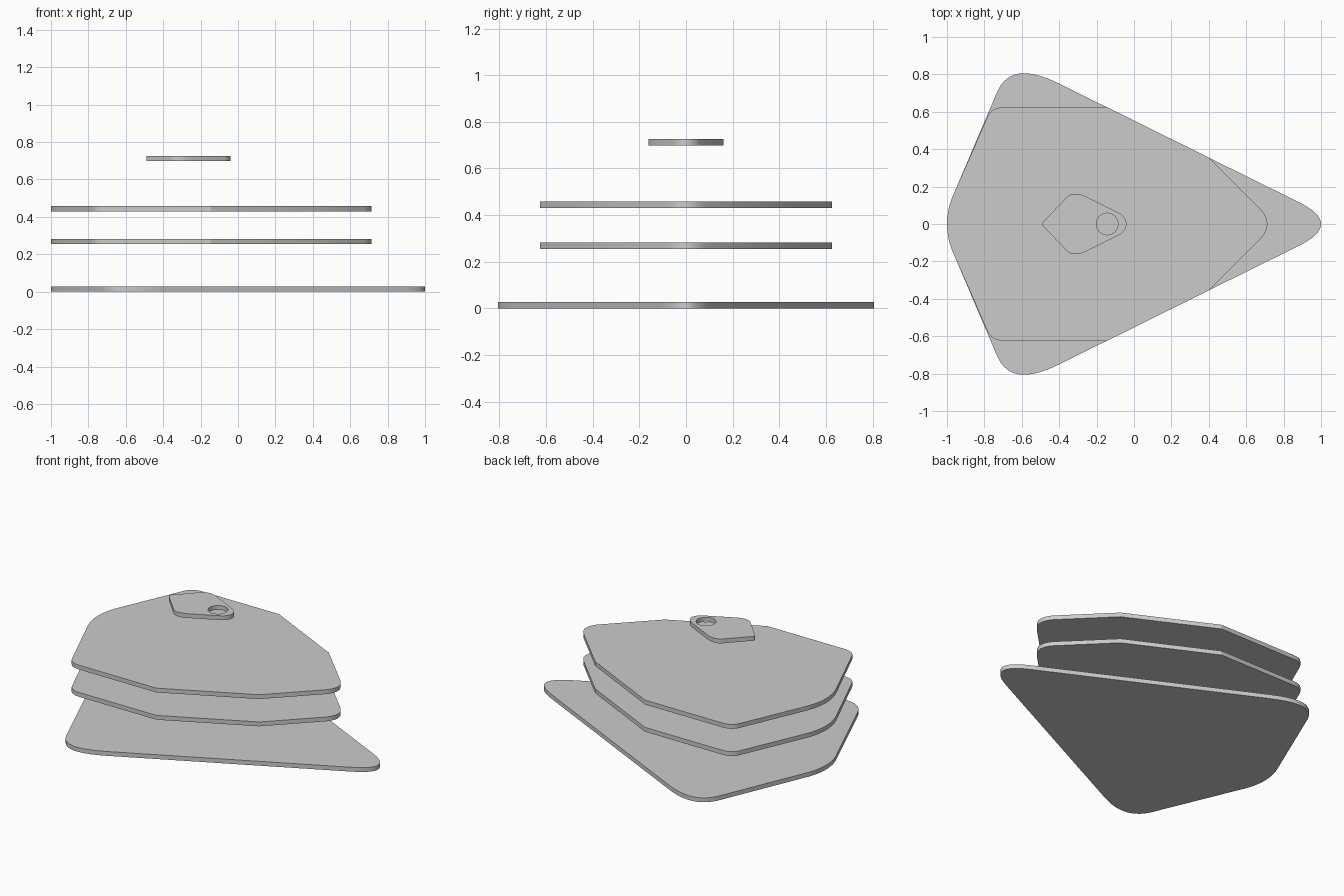
import bpy, bmesh, math
from mathutils import Vector

if "Cube" in bpy.data.objects:
    bpy.data.objects.remove(bpy.data.objects["Cube"])

THICK = 0.028


def corner(a, c, b, n=10):
    """Rounded corner: quadratic curve from a to b pulled towards c."""
    a, b, c = Vector(a), Vector(b), Vector(c)
    return [a * (1 - t) ** 2 + c * 2 * t * (1 - t) + b * t ** 2
            for t in (i / n for i in range(n + 1))]


def tip(a, cx, n=8):
    """Half of a rounded corner that lies on the mirror line."""
    return corner(a, (cx, 0), (a[0], -a[1]), 2 * n)[:n + 1]


def mirrored(half):
    """Close an upper half outline (ends on y = 0) by mirroring it."""
    return half + [Vector((p.x, -p.y)) for p in half[-2:0:-1]]


def plate(name, loops, z):
    """Flat plate from closed outlines; extra outlines become holes."""
    cu = bpy.data.curves.new(name, 'CURVE')
    cu.dimensions = '2D'
    cu.fill_mode = 'BOTH'
    cu.extrude = THICK / 2
    for loop in loops:
        sp = cu.splines.new('POLY')
        sp.points.add(len(loop) - 1)
        for pt, p in zip(sp.points, loop):
            pt.co = (p[0], p[1], 0, 1)
        sp.use_cyclic_u = True
    ob = bpy.data.objects.new(name, cu)
    bpy.context.collection.objects.link(ob)
    ob.location.z = z + THICK / 2
    bpy.ops.object.select_all(action='DESELECT')
    ob.select_set(True)
    bpy.context.view_layer.objects.active = ob
    bpy.ops.object.convert(target='MESH')
    ob = bpy.context.object
    # weld the caps to the side walls
    bm = bmesh.new()
    bm.from_mesh(ob.data)
    bmesh.ops.remove_doubles(bm, verts=bm.verts, dist=1e-5)
    bmesh.ops.recalc_face_normals(bm, faces=bm.faces)
    bm.to_mesh(ob.data)
    bm.free()
    bpy.ops.object.shade_smooth_by_angle(angle=math.radians(20))
    return ob


# rounded back end shared by the large plates
back = tip((-0.96, 0.17), -1.04)[::-1]

# base plate: rounded kite
base = (back + corner((-0.73, 0.71), (-0.655, 0.876), (-0.41, 0.755))
        + tip((0.881, 0.117), 1.119))
plate("base_plate", [mirrored(base)], 0)

# two identical middle plates with clipped sides and nose
middle = (back + corner((-0.785, 0.57), (-0.764, 0.625), (-0.69, 0.625))
          + [Vector((-0.145, 0.625)), Vector((0.4, 0.355))]
          + tip((0.669, 0.086), 0.757))
for name, z in (("lower_middle_plate", 0.254), ("upper_middle_plate", 0.43)):
    plate(name, [mirrored(middle)], z)

# small top plate with a round hole
top = (tip((-0.475, 0.022), -0.505)[::-1]
       + corner((-0.365, 0.138), (-0.325, 0.182), (-0.25, 0.144))
       + tip((-0.07, 0.054), -0.01))
hole = [Vector((-0.143 + 0.058 * math.cos(a), 0.058 * math.sin(a)))
        for a in (i * math.tau / 32 for i in range(32))]
plate("top_plate", [mirrored(top), hole], 0.698)
